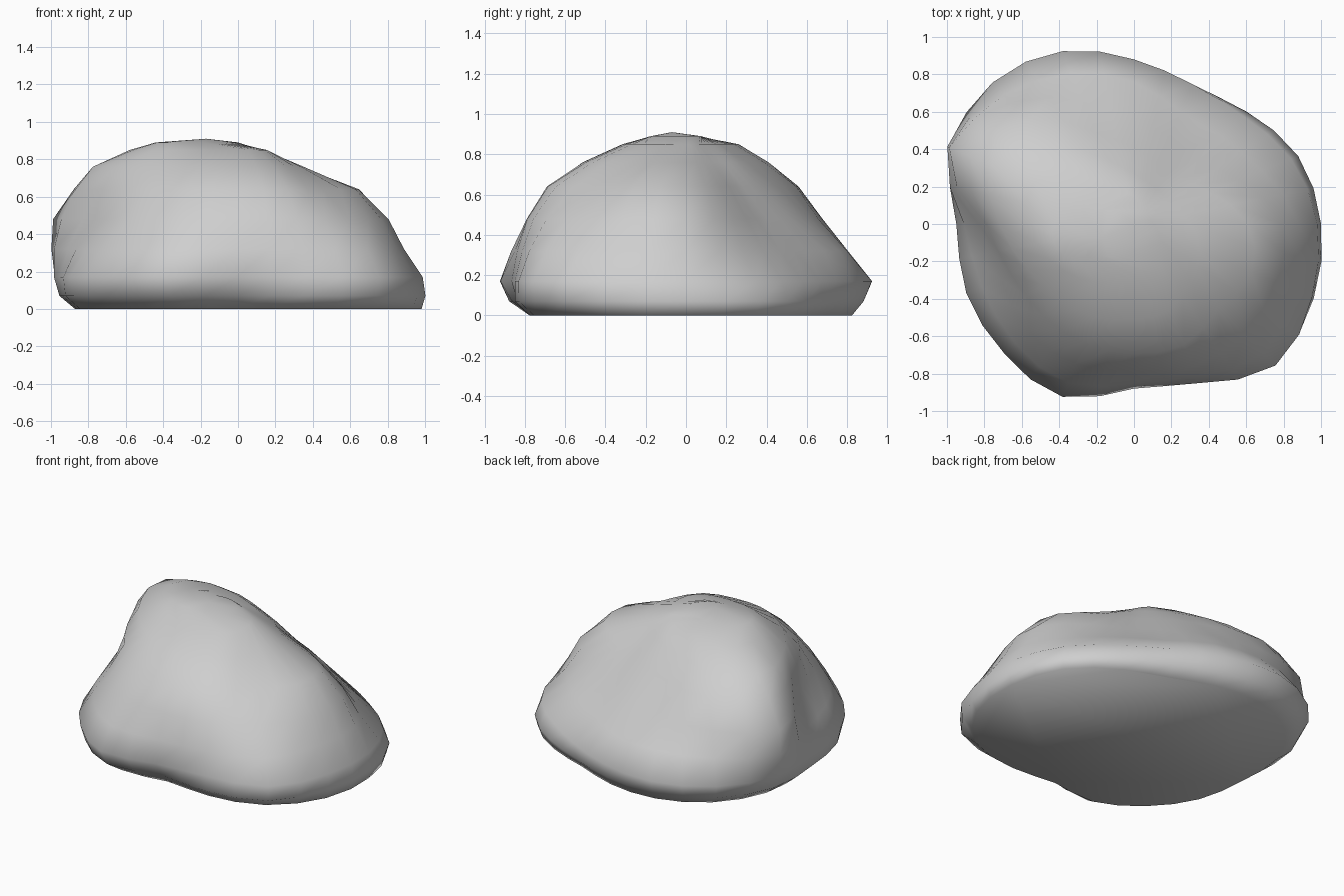
import bpy, bmesh, math
from mathutils import Vector

cube = bpy.data.objects.get("Cube")
if cube:
    bpy.data.objects.remove(cube, do_unlink=True)

# Plain stone material
stone = bpy.data.materials.new("stone_grey")
stone.use_nodes = True
stone.diffuse_color = (0.62, 0.62, 0.62, 1)
stone.node_tree.nodes["Principled BSDF"].inputs["Base Color"].default_value = stone.diffuse_color

# Contours of the boulder: height, then radii counter-clockwise from +x
CONTOURS = [
    (0, [.98, .93, .82, .75, .8, .88, .93, .92, .86, .87, .86, .84, .75, .84, .97, 1.01]),
    (.07, [1, .95, .85, .8, .85, .95, 1.02, 1.01, .94, .95, .95, .95, .82, .92, 1.06, 1.04]),
    (.17, [.98, .91, .82, .81, .88, 1, 1.07, 1.06, .95, .97, .98, 1, .88, .92, 1.07, 1.03]),
    (.32, [.88, .74, .66, .65, .76, .87, .98, 1.08, .91, .88, .9, .92, .85, .88, .98, .92]),
    (.48, [.79, .61, .49, .5, .57, .71, .92, 1.07, .83, .77, .81, .81, .79, .82, .84, .83]),
    (.64, [.61, .44, .35, .35, .41, .53, .79, .95, .79, .71, .69, .69, .69, .7, .64, .68]),
    (.76, [.3, .24, .22, .23, .27, .37, .58, .82, .72, .62, .57, .54, .51, .5, .43, .38]),
    (.85, [.1, .09, .09, .11, .15, .2, .34, .58, .56, .49, .41, .34, .31, .29, .22, .15]),
]


def rounded(radii):
    """Double the points of a closed contour along a smooth curve."""
    count = len(radii)
    result = []
    for i, r in enumerate(radii):
        after = radii[(i + 1) % count]
        outer = radii[i - 1] + radii[(i + 2) % count]
        result += [r, (9 * (r + after) - outer) / 16]
    return result


def ring(bm, radii, z, centre=(0, 0)):
    """Place one closed contour of vertices."""
    step = math.tau / len(radii)
    return [bm.verts.new((centre[0] + r * math.cos(i * step),
                          centre[1] + r * math.sin(i * step), z))
            for i, r in enumerate(radii)]


bm = bmesh.new()
rings = [ring(bm, rounded(radii), z) for z, radii in CONTOURS]

# Small rounded crown, off centre
sides = len(rings[0])
crown = ring(bm, [.17 + .05 * math.cos(2 * math.tau * i / sides) for i in range(sides)],
             .89, (-.22, -.05))
rings.append(crown)
apex = bm.verts.new((-.17, -.07, .91))

# Skin the contours, then close the crown and the flat base
for low, high in zip(rings, rings[1:]):
    for i in range(sides):
        j = (i + 1) % sides
        bm.faces.new((low[i], low[j], high[j], high[i]))
for i in range(sides):
    bm.faces.new((crown[i], crown[(i + 1) % sides], apex))
bm.faces.new(rings[0][::-1])
bmesh.ops.recalc_face_normals(bm, faces=bm.faces)

mesh = bpy.data.meshes.new("boulder")
bm.to_mesh(mesh)
bm.free()
boulder = bpy.data.objects.new("boulder", mesh)
bpy.context.collection.objects.link(boulder)
mesh.materials.append(stone)

# Worn stone, smooth all round including the rim of the base
bpy.context.view_layer.objects.active = boulder
boulder.select_set(True)
bpy.ops.object.shade_smooth_by_angle(angle=math.radians(120))
